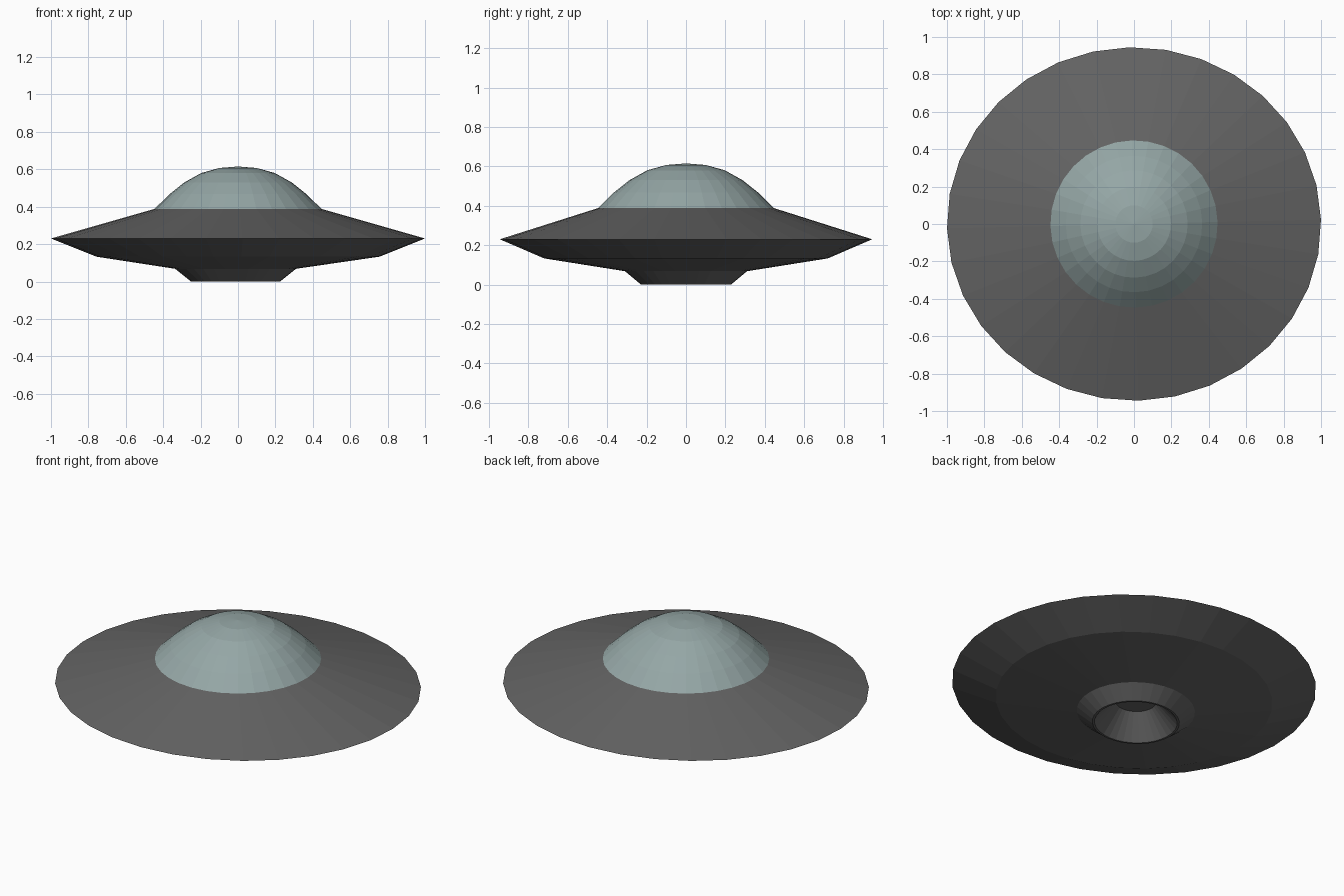
import bpy, bmesh, math

if "Cube" in bpy.data.objects:
    bpy.data.objects.remove(bpy.data.objects["Cube"])

SIDES = 32
TURN = math.radians(1.4)


def material(name, rgb):
    m = bpy.data.materials.new(name)
    m.diffuse_color = (*rgb, 1)
    m.use_nodes = True
    m.node_tree.nodes["Principled BSDF"].inputs["Base Color"].default_value = m.diffuse_color
    return m


def lathe(name, rings, mat, cap_start=False, cap_end=False):
    """Skin elliptical rings (rx, ry, z, centre x), listed from top to bottom."""
    bm = bmesh.new()
    loops = []
    for rx, ry, z, cx in rings:
        loops.append([bm.verts.new((cx + rx * math.cos(TURN + 2 * math.pi * i / SIDES),
                                    ry * math.sin(TURN + 2 * math.pi * i / SIDES), z))
                      for i in range(SIDES)])
    for a, b in zip(loops, loops[1:]):
        for i in range(SIDES):
            j = (i + 1) % SIDES
            bm.faces.new((a[i], b[i], b[j], a[j]))
    # closing fans
    if cap_start:
        tip = bm.verts.new((rings[0][3], 0, cap_start))
        for i in range(SIDES):
            bm.faces.new((tip, loops[0][i], loops[0][(i + 1) % SIDES]))
    if cap_end:
        bm.faces.new(loops[-1][::-1])
    me = bpy.data.meshes.new(name)
    bm.to_mesh(me)
    bm.free()
    me.materials.append(mat)
    ob = bpy.data.objects.new(name, me)
    bpy.context.collection.objects.link(ob)
    return ob


hull_grey = material("hull grey", (0.125, 0.125, 0.125))
dome_glass = material("dome blue grey", (0.30, 0.385, 0.38))

# Glass dome
lathe("dome", [(r, r, z, 0) for r, z in
               ((0.10, 0.607), (0.197, 0.58), (0.287, 0.53), (0.365, 0.468), (0.447, 0.388))],
      dome_glass, cap_start=0.615)

# Saucer hull, stepped underside and hollow nozzle
lathe("hull", [
    (0.447, 0.447, 0.388, 0),
    (1.0, 0.945, 0.23, 0),
    (0.758, 0.72, 0.133, 0),
    (0.323, 0.31, 0.068, -0.013),
    (0.238, 0.228, 0.0, -0.013),
    (0.226, 0.217, 0.0, -0.013),
    (0.112, 0.107, 0.13, -0.013),
], hull_grey, cap_end=True)
